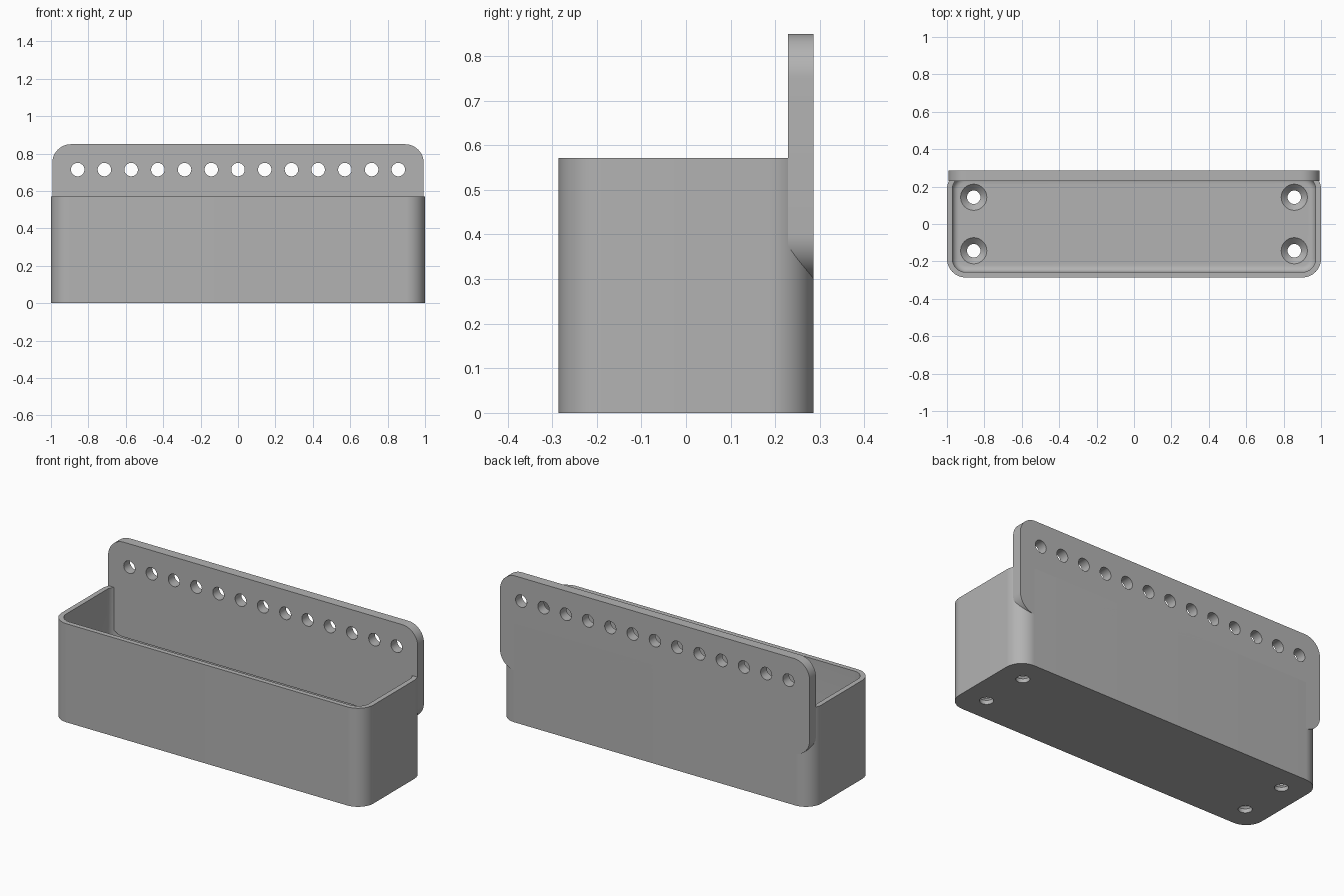
import bpy, bmesh
from math import sin, cos, pi, radians
from mathutils import Matrix, Vector

if "Cube" in bpy.data.objects:
    bpy.data.objects.remove(bpy.data.objects["Cube"])

UNIT = 2 / 70            # everything sits on a one-seventieth module
WALL = UNIT
THICK = 2 * UNIT         # floor and back plate thickness
HALF_Y = 10 * UNIT
BOX_TOP = 20 * UNIT

grey = bpy.data.materials.new("plain grey")
grey.use_nodes = True
grey.diffuse_color = (0.45, 0.45, 0.45, 1)
grey.node_tree.nodes["Principled BSDF"].inputs["Base Color"].default_value = grey.diffuse_color


def make_object(name, bm):
    bmesh.ops.recalc_face_normals(bm, faces=bm.faces)
    mesh = bpy.data.meshes.new(name)
    bm.to_mesh(mesh)
    bm.free()
    mesh.materials.append(grey)
    obj = bpy.data.objects.new(name, mesh)
    bpy.context.collection.objects.link(obj)
    return obj


def rounded_prism(half_w, half_d, radius, low, high, floor_fillet=0):
    """Rounded rectangle in xy, extruded along z."""
    bm = bmesh.new()
    ring = []
    steps = 16
    for q, (sx, sy) in enumerate([(1, 1), (-1, 1), (-1, -1), (1, -1)]):
        for i in range(steps + 1):
            a = (q + i / steps) * pi / 2
            ring.append(bm.verts.new((sx * (half_w - radius) + radius * cos(a),
                                      sy * (half_d - radius) + radius * sin(a), low)))
    base = bm.faces.new(ring)
    rim = list(base.edges)
    top = bmesh.ops.extrude_face_region(bm, geom=[base], use_keep_orig=True)
    bmesh.ops.translate(bm, vec=(0, 0, high - low),
                        verts=[g for g in top["geom"] if isinstance(g, bmesh.types.BMVert)])
    bmesh.ops.recalc_face_normals(bm, faces=bm.faces)
    if floor_fillet:
        bmesh.ops.bevel(bm, geom=rim, offset=floor_fillet, segments=6,
                        profile=0.5, affect='EDGES')
    return bm


def add_cone(bm, r1, r2, depth, matrix):
    bmesh.ops.create_cone(bm, cap_ends=True, segments=40, radius1=r1, radius2=r2,
                          depth=depth, matrix=matrix)


def cut(obj, bm):
    cutter = make_object("cutter", bm)
    cutter.hide_render = True
    mod = obj.modifiers.new("cut", 'BOOLEAN')
    mod.operation = 'DIFFERENCE'
    mod.solver = 'EXACT'
    mod.object = cutter
    bpy.context.view_layer.objects.active = obj
    bpy.ops.object.modifier_apply(modifier=mod.name)
    bpy.data.objects.remove(cutter)


def smooth(obj):
    bpy.ops.object.select_all(action='DESELECT')
    obj.select_set(True)
    bpy.context.view_layer.objects.active = obj
    bpy.ops.object.shade_smooth_by_angle(angle=radians(30))


# Open tray with rounded corners and a filleted floor
tray = make_object("tray", rounded_prism(1, HALF_Y, 0.1, 0, BOX_TOP))
cut(tray, rounded_prism(1 - WALL, HALF_Y - WALL, 0.1 - WALL, THICK, BOX_TOP + 0.1, 0.035))

# Countersunk screw holes in the floor
hole, sink = 0.036, 0.07
drill, sinks = bmesh.new(), bmesh.new()
depth = sink - hole
for x in (-0.857, 0.857):
    for y in (-0.143, 0.143):
        add_cone(drill, hole, hole, 0.3, Matrix.Translation((x, y, 0)))
        # The cone carries on a little above the floor for a clean cut
        extra = 0.01
        add_cone(sinks, hole, sink + extra, depth + extra,
                 Matrix.Translation((x, y, THICK + (extra - depth) / 2)))
cut(tray, sinks)
cut(tray, drill)
smooth(tray)

# Upright back plate, turned to stand in the xz plane
PLATE_LOW, PLATE_TOP = 0.3, 0.85
plate_bm = rounded_prism(0.993, (PLATE_TOP - PLATE_LOW) / 2, 0.1, -THICK / 2, THICK / 2)
turn = Matrix.Rotation(pi / 2, 4, 'X')
place = Vector((0, HALF_Y - THICK / 2, (PLATE_LOW + PLATE_TOP) / 2))
bmesh.ops.transform(plate_bm, matrix=Matrix.Translation(place) @ turn, verts=plate_bm.verts)
plate = make_object("back_plate", plate_bm)

# Row of round holes along the plate
row = bmesh.new()
for i in range(-6, 7):
    add_cone(row, hole, hole, 0.3,
             Matrix.Translation((i * 5 * UNIT, place.y, 25 * UNIT)) @ turn)
cut(plate, row)
smooth(plate)
